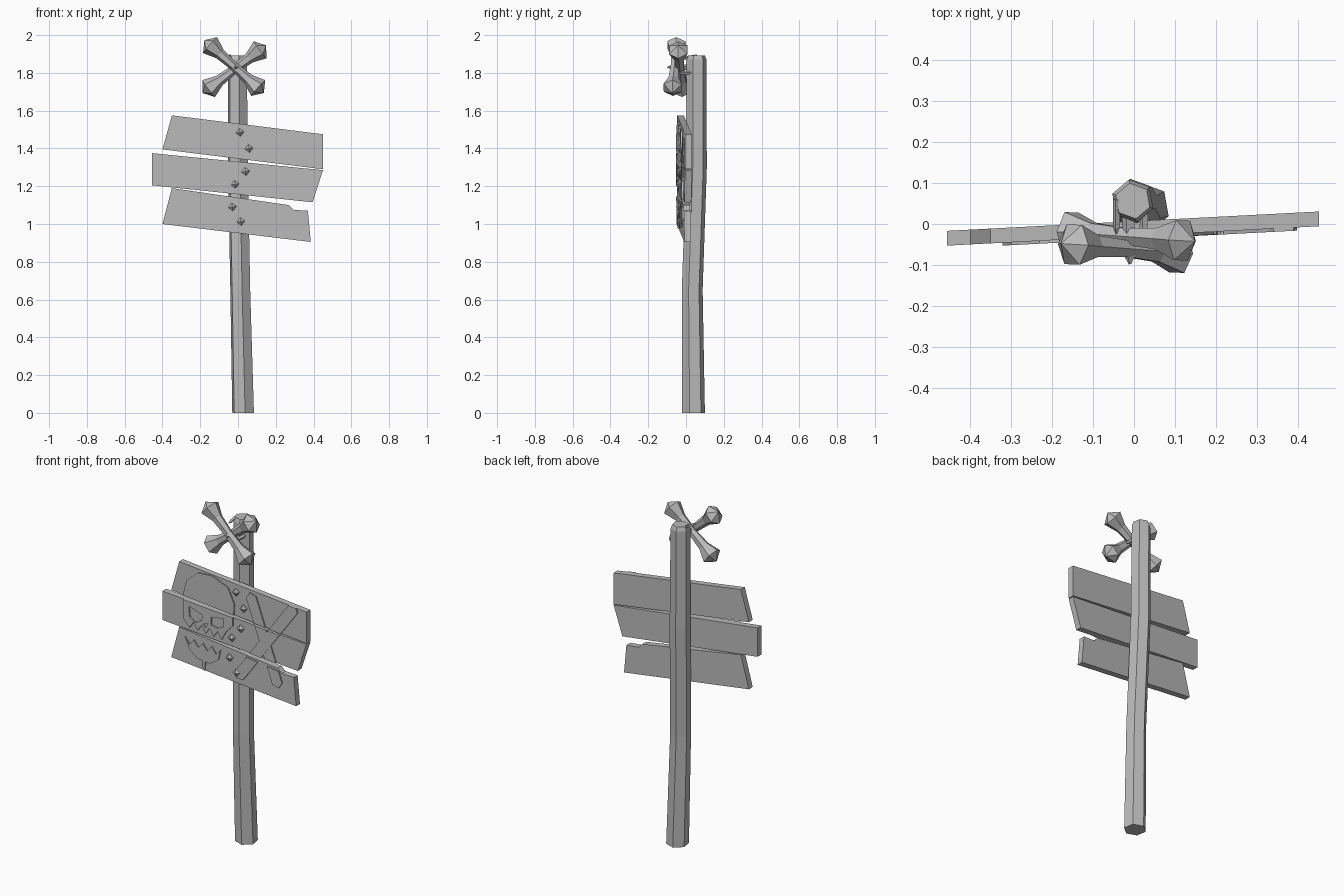
import bpy
import bmesh
from math import cos, sin, tau, radians
from mathutils import Matrix, Vector

cube = bpy.data.objects.get("Cube")
if cube:
    bpy.data.objects.remove(cube, do_unlink=True)

grey = bpy.data.materials.new("weathered_grey")
grey.use_nodes = True
grey.diffuse_color = (0.5, 0.5, 0.5, 1)
grey.node_tree.nodes["Principled BSDF"].inputs["Base Color"].default_value = (0.5, 0.5, 0.5, 1)

YAW, BOARD_Y, HALF = 0.052, -0.011, 0.018


def add_object(name, mesh):
    mesh.materials.clear()
    mesh.materials.append(grey)
    obj = bpy.data.objects.new(name, mesh)
    bpy.context.collection.objects.link(obj)
    return obj


def loft(name, rings, sides, turn=0, axis=(0, 0, 1)):
    """Skin of regular polygons (centre, radius) square to the axis."""
    quat = Vector(axis).to_track_quat('Z', 'Y')
    bm = bmesh.new()
    loops = []
    for centre, radius in rings:
        loops.append([bm.verts.new(Vector(centre) + quat @ Vector(
            (radius * cos(turn + tau * i / sides), radius * sin(turn + tau * i / sides), 0)))
            for i in range(sides)])
    for low, high in zip(loops, loops[1:]):
        for i in range(sides):
            j = (i + 1) % sides
            bm.faces.new((low[i], low[j], high[j], high[i]))
    bm.faces.new(loops[0][::-1])
    bm.faces.new(loops[-1])
    bmesh.ops.remove_doubles(bm, verts=bm.verts, dist=0.0005)
    bmesh.ops.recalc_face_normals(bm, faces=bm.faces)
    mesh = bpy.data.meshes.new(name)
    bm.to_mesh(mesh)
    bm.free()
    return add_object(name, mesh)


def slab(name, outlines, half, forward=0):
    """Extruded outline in the sign plane; extra outlines become holes."""
    curve = bpy.data.curves.new(name, 'CURVE')
    curve.dimensions = '2D'
    curve.fill_mode = 'BOTH'
    curve.extrude = half
    for outline in outlines:
        spline = curve.splines.new('POLY')
        spline.points.add(len(outline) - 1)
        for point, (x, z) in zip(spline.points, outline):
            point.co = (x, z, 0, 1)
        spline.use_cyclic_u = True
    temp = bpy.data.objects.new(name + "_curve", curve)
    bpy.context.collection.objects.link(temp)
    bpy.context.view_layer.update()
    graph = bpy.context.evaluated_depsgraph_get()
    mesh = bpy.data.meshes.new_from_object(temp.evaluated_get(graph))
    bpy.data.objects.remove(temp, do_unlink=True)
    mesh.transform(Matrix(((1, 0, 0, 0), (YAW, 0, -1, BOARD_Y - forward),
                           (0, 1, 0, 0), (0, 0, 0, 1))))
    obj = add_object(name, mesh)
    for poly in mesh.polygons:
        poly.use_smooth = False
    return obj


def clip(shape, frame):
    """Keep the part of a shape inside a convex clockwise frame."""
    for a, b in zip(frame, frame[1:] + frame[:1]):
        a, edge = Vector(a), Vector(b) - Vector(a)
        result = []
        for p, q in zip(shape, shape[1:] + shape[:1]):
            p, q = Vector(p), Vector(q)
            dp = edge.cross(p - a)
            dq = edge.cross(q - a)
            if dp <= 0:
                result.append(p)
            if (dp < 0 < dq) or (dq < 0 < dp):
                result.append(p.lerp(q, dp / (dp - dq)))
        shape = result
        if not shape:
            break
    return shape


def plate(name, shape, frame, holes=(), lift=0):
    shape = clip(shape, frame)
    if len(shape) > 2:
        slab(name, [shape, *holes], 0.004, HALF + 0.003 + lift)


# Crooked six-sided post with a chamfered top
loft("post", [((0.027, 0.04, 0), 0.061), ((0.012, 0.033, 0.65), 0.056),
              ((0, 0.055, 1.3), 0.056), ((-0.003, 0.056, 1.87), 0.053),
              ((-0.003, 0.056, 1.893), 0.044)], 6, radians(-80))

# Three slanted boards, the lowest with a broken corner
top = [(-0.35, 1.575), (0.45, 1.475), (0.45, 1.29), (-0.40, 1.395)]
middle = [(-0.455, 1.375), (0.45, 1.285), (0.395, 1.115), (-0.455, 1.205)]
bottom = [(-0.35, 1.19), (0.37, 1.07), (0.385, 0.905), (-0.40, 1.0)]
broken = [bottom[0], (0.27, 1.1), (0.295, 1.075)] + bottom[1:]
frames = {"top": top, "middle": middle, "bottom": bottom}
slab("top_board", [top], HALF)
slab("middle_board", [middle], HALF)
slab("bottom_board", [broken], HALF)


# Raised skull emblem, split between the boards
def teeth(x, z, step, rise, count):
    return [(x + step * i, z - 0.003 * i + rise * (i % 2)) for i in range(count)]


plate("skull_cranium", [(-0.32, 1.3), (-0.32, 1.4), (-0.30, 1.48), (-0.23, 1.54),
                        (-0.14, 1.545), (-0.04, 1.5), (0, 1.41), (-0.01, 1.25)], top)
left_eye = [(-0.07, 1.31), (-0.07, 1.26), (-0.1, 1.245), (-0.145, 1.255), (-0.145, 1.3)]
right_eye = [(-0.285, 1.33), (-0.2, 1.3), (-0.205, 1.265), (-0.245, 1.245), (-0.28, 1.27)]
nose = [(-0.195, 1.247), (-0.165, 1.258), (-0.18, 1.23)]
plate("skull_face", [(-0.32, 1.4), (-0.32, 1.25)] + teeth(-0.28, 1.207, 0.025, 0.04, 9)
      + [(-0.05, 1.24), (-0.01, 1.28), (-0.01, 1.4)], middle, (left_eye, right_eye, nose))
plate("skull_jaw", teeth(-0.31, 1.145, 0.028, -0.035, 9)
      + [(-0.1, 1.06), (-0.15, 1.025), (-0.23, 1.035), (-0.28, 1.075)], bottom)
plate("jaw_drip", [(-0.2, 1.045), (-0.18, 1.05), (-0.185, 0.975), (-0.2, 0.99)], bottom)

# Raised crossed bars beside the skull
bars = {"falling": ((0.105, 1.48), (0.27, 1.01)), "rising": ((0.37, 1.475), (0.03, 1.0))}
for number, (kind, (a, b)) in enumerate(bars.items()):
    a, b = Vector(a), Vector(b)
    along = (b - a).normalized() * 0.025
    side = Vector((-along.y, along.x)) * 1.3
    shape = [a - along, a + side, b + side, b + along, b - side, a - side]
    for place, frame in frames.items():
        plate(f"{kind}_bar_{place}", shape, frame, lift=0.0008 * number)

# Pyramid nail heads
for x, z in [(0.01, 1.485), (0.058, 1.4), (0.04, 1.278),
             (-0.016, 1.21), (-0.03, 1.09), (0.015, 1.013)]:
    y = BOARD_Y + YAW * x - HALF
    loft("nail_head", [((x, y + 0.004, z), 0.022), ((x, y - 0.008, z), 0.022),
                       ((x, y - 0.022, z), 0)], 4, 0.15, (0, -1, 0))


# Crossed bones with flared, pointed ends
def bone(name, a, b):
    a, b = Vector(a), Vector(b)
    d = (b - a).normalized()
    profile = [(a - d * 0.04, 0), (a, 0.056), (a + d * 0.07, 0.03), ((a + b) / 2, 0.023),
               (b - d * 0.07, 0.03), (b, 0.056), (b + d * 0.04, 0)]
    loft(name, profile, 6, 0.5, d)


bone("front_bone", (-0.148, -0.05, 1.947), (0.107, -0.07, 1.72))
bone("rear_bone", (0.117, -0.04, 1.922), (-0.155, -0.02, 1.717))

# Spikes holding the bones to the post
for name, a, b, r in [("upper_spike", (-0.043, 0.06, 1.89), (-0.043, -0.025, 1.875), 0.009),
                      ("lower_spike", (0.025, 0.03, 1.80), (0.022, -0.035, 1.80), 0.01),
                      ("centre_spike", (-0.015, 0.03, 1.83), (-0.01, -0.098, 1.83), 0.016)]:
    a, b = Vector(a), Vector(b)
    loft(name, [(a, r), (a.lerp(b, 0.8), r), (b, r * 0.2)], 4, 0.3, b - a)
